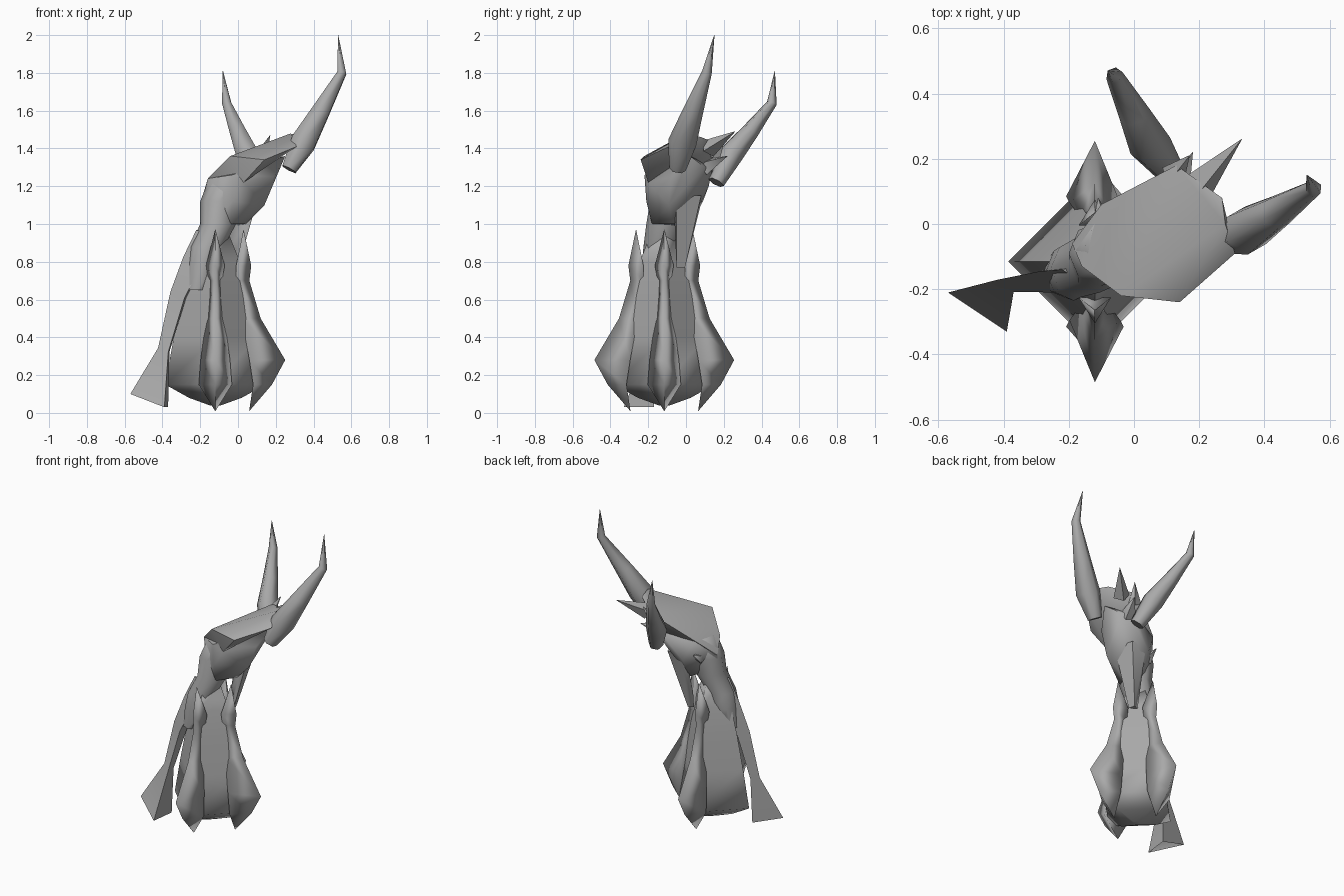
import bpy, bmesh, math
from mathutils import Vector as V

cube = bpy.data.objects.get("Cube")
if cube:
    bpy.data.objects.remove(cube, do_unlink=True)

grey = bpy.data.materials.new("stone grey")
grey.use_nodes = True
grey.diffuse_color = (0.4, 0.4, 0.4, 1)
grey.node_tree.nodes["Principled BSDF"].inputs["Base Color"].default_value = grey.diffuse_color


def finish(name, bm, angle):
    bmesh.ops.remove_doubles(bm, verts=bm.verts, dist=0.0005)
    bmesh.ops.recalc_face_normals(bm, faces=bm.faces)
    mesh = bpy.data.meshes.new(name)
    bm.to_mesh(mesh)
    bm.free()
    mesh.materials.append(grey)
    ob = bpy.data.objects.new(name, mesh)
    bpy.context.collection.objects.link(ob)
    bpy.ops.object.select_all(action='DESELECT')
    ob.select_set(True)
    bpy.context.view_layer.objects.active = ob
    bpy.ops.object.shade_smooth_by_angle(angle=math.radians(angle))


def loft(name, rings, angle=80):
    """Skin a list of equal-length point rings and cap both ends."""
    bm = bmesh.new()
    rows = [[bm.verts.new(p) for p in ring] for ring in rings]
    n = len(rows[0])
    for a, b in zip(rows, rows[1:]):
        for i in range(n):
            j = (i + 1) % n
            bm.faces.new((a[i], a[j], b[j], b[i]))
    bm.faces.new(rows[0][::-1])
    bm.faces.new(rows[-1])
    finish(name, bm, angle)


def level(x, y, z, rx, ry, n=8):
    """Flat horizontal ring."""
    return [V((x + rx * math.cos(k * math.tau / n), y + ry * math.sin(k * math.tau / n), z))
            for k in range(n)]


def tube(name, path, n=6):
    """Tapering tube through (x, y, z, radius) stations."""
    pts = [V(p[:3]) for p in path]
    rings = []
    for i, p in enumerate(pts):
        t = (pts[min(i + 1, len(pts) - 1)] - pts[max(i - 1, 0)]).normalized()
        u = t.cross(V((0.57, 0.82, 0))).normalized()
        w = t.cross(u)
        r = max(path[i][3], 0.001)
        rings.append([p + r * (math.cos(k * math.tau / n) * u + math.sin(k * math.tau / n) * w)
                      for k in range(n)])
    loft(name, rings)


def hull(name, points, angle=60):
    bm = bmesh.new()
    for p in points:
        bm.verts.new(p)
    res = bmesh.ops.convex_hull(bm, input=bm.verts)
    loose = [v for v in res["geom_interior"] if isinstance(v, bmesh.types.BMVert)]
    bmesh.ops.delete(bm, geom=loose, context='VERTS')
    finish(name, bm, angle)


CX, CY = -0.12, -0.115

# Four-sided skirt, corners on the axes
skirt = [(0.04, 0.03), (0.08, 0.14), (0.15, 0.265), (0.4, 0.22), (0.62, 0.175), (0.8, 0.13), (0.95, 0.07)]
loft("skirt", [level(CX, CY, z, r, r, 4) for z, r in skirt])

# Ridged petals on three corners: height, ridge radius, inner radius, half width
petal = [(0.97, 0.15, 0.149, 0.001), (0.78, 0.19, 0.11, 0.05), (0.7, 0.18, 0.11, 0.035),
         (0.5, 0.24, 0.14, 0.048), (0.28, 0.37, 0.18, 0.078), (0.15, 0.30, 0.2, 0.088),
         (0.01, 0.18, 0.179, 0.001)]
for name, a in (("front", -90), ("left", 0), ("back", 90)):
    out = V((math.cos(math.radians(a)), math.sin(math.radians(a)), 0))
    side = V((-out.y, out.x, 0))
    rings = []
    for z, ro, ri, w in petal:
        c = V((CX, CY, z))
        rings.append([c + out * ro, c + out * ri + side * w, c + out * ri - side * w])
    loft(name + "_petal", rings, 130)

# Torso and hunched neck
torso = [(-0.215, -0.155, 0.65, 0.065, 0.07), (-0.185, -0.145, 0.78, 0.085, 0.09),
         (-0.165, -0.135, 0.88, 0.09, 0.09), (-0.105, -0.11, 1.0, 0.095, 0.1),
         (-0.1, -0.09, 1.12, 0.1, 0.1), (-0.05, -0.07, 1.25, 0.1, 0.1)]
loft("torso", [level(*station) for station in torso])

# Hanging arm with a flared, hollow three-cornered sleeve
end = [V((-0.57, -0.21, 0.1)), V((-0.39, -0.33, 0.03)), V((-0.37, -0.17, 0.03))]
mid = sum(end, V()) / 3
arm = [(V((-0.17, -0.15, 0.95)), 0.4), (V((-0.22, -0.16, 0.8)), 0.55), (V((-0.305, -0.17, 0.62)), 0.42),
       (V((-0.385, -0.18, 0.33)), 0.3), (mid, 1), (mid + V((0.03, 0.03, 0.15)), 0.05)]
loft("right_arm", [[c + (p - mid) * k for p in end] for c, k in arm])

# Broad sloping crown with a thin brow edge
hull("crown", [
    (-0.19, -0.06, 1.14), (-0.16, -0.13, 1.24), (-0.04, -0.22, 1.36), (0.14, -0.24, 1.34),
    (0.31, -0.09, 1.41), (0.28, 0.0, 1.48), (0.27, 0.08, 1.46), (0.13, 0.18, 1.42),
    (-0.1, 0.06, 1.26), (0.03, -0.2, 1.22), (0.2, -0.13, 1.34), (0.1, 0.13, 1.28), (0.2, 0.08, 1.34)])

# Wide face narrowing towards the snout
hull("face", [
    (-0.19, -0.06, 1.12), (-0.16, -0.13, 1.24), (-0.03, -0.22, 1.26), (0.03, -0.2, 1.22),
    (-0.03, -0.21, 1.12), (0.19, -0.08, 1.25), (0.25, 0.02, 1.36), (0.14, -0.09, 1.1),
    (0.1, 0.14, 1.3), (0.06, 0.12, 1.2), (0.18, 0.1, 1.3), (-0.1, 0.06, 1.25),
    (-0.04, 0.09, 1.12), (0.04, -0.07, 1.0), (-0.04, 0.02, 0.99), (-0.04, -0.18, 1.0), (-0.13, -0.14, 1.0)])

# Long snout hanging down onto the chest
hull("snout", [(0.11, -0.05, 1.15), (-0.02, 0.09, 1.15), (0.08, 0.08, 1.15), (0.045, -0.06, 1.0),
               (-0.045, 0.025, 1.0), (0.035, 0.035, 1.0), (0.03, -0.05, 0.88), (-0.045, -0.01, 0.88),
               (0.01, 0.01, 0.88), (0.0, -0.05, 0.77), (-0.045, -0.02, 0.77), (-0.01, -0.005, 0.77)])

# Horns with kinked tips
tube("left_horn", [(0.27, -0.045, 1.29, 0.045), (0.345, -0.02, 1.43, 0.076), (0.435, 0.035, 1.59, 0.055),
                   (0.55, 0.11, 1.8, 0.027), (0.53, 0.15, 2.0, 0)])
tube("right_horn", [(0.11, 0.16, 1.22, 0.045), (0.05, 0.24, 1.37, 0.066), (0.0, 0.34, 1.49, 0.048),
                    (-0.06, 0.455, 1.64, 0.027), (-0.08, 0.47, 1.81, 0)])

# Brow spikes and neck spine
spikes = {"centre_spike": ((0.2, 0.12, 1.4, 0.05), (0.33, 0.26, 1.49, 0)),
          "right_spike": ((0.12, 0.15, 1.36, 0.04), (0.17, 0.21, 1.47, 0)),
          "cheek_spike": ((0.13, 0.1, 1.3, 0.05), (0.18, 0.22, 1.36, 0)),
          "neck_spine": ((-0.1, 0.0, 1.12, 0.035), (-0.11, 0.08, 1.17, 0))}
for name, path in spikes.items():
    tube(name, path, 4)
